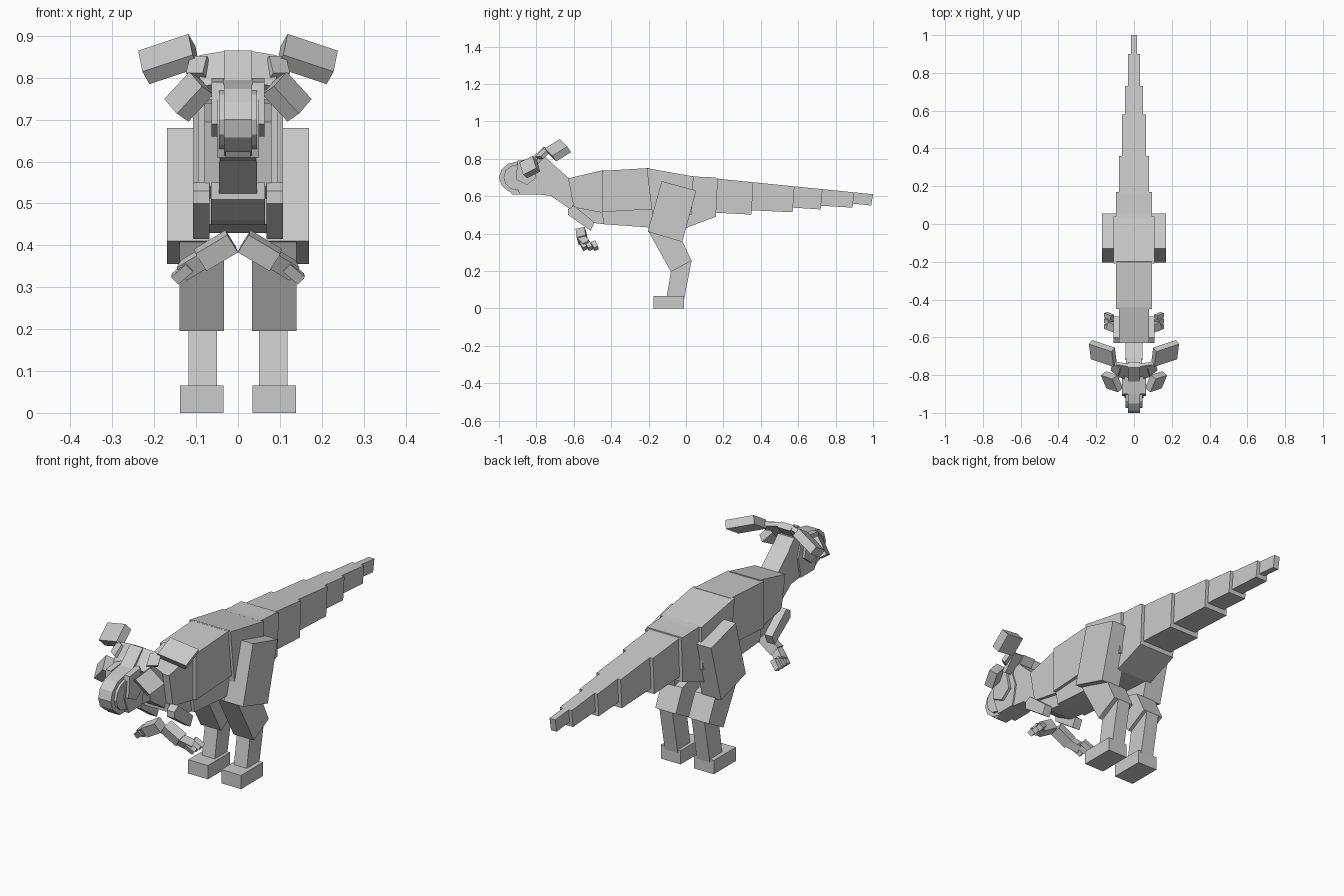
import bpy
import bmesh
from math import cos, sin, pi
from mathutils import Vector

default_cube = bpy.data.objects.get("Cube")
if default_cube:
    bpy.data.objects.remove(default_cube, do_unlink=True)

shade = (.6, .6, .6, 1)
grey = bpy.data.materials.new("plain_grey")
grey.use_nodes = True
grey.diffuse_color = shade
grey.node_tree.nodes["Principled BSDF"].inputs["Base Color"].default_value = shade


def finish(name, mesh_builder, paired):
    """Turn the built mesh into a grey object, with a twin on the other side if paired."""
    bmesh.ops.recalc_face_normals(mesh_builder, faces=mesh_builder.faces)
    mesh = bpy.data.meshes.new(name)
    mesh_builder.to_mesh(mesh)
    mesh_builder.free()
    mesh.materials.append(grey)
    part = bpy.data.objects.new(name, mesh)
    bpy.context.collection.objects.link(part)
    if paired:
        part.modifiers.new("twin", "MIRROR")


def slab(name, outline, outer, inner=None):
    """Extrude a side outline of (y, z) points; centred, or paired when inner is given."""
    paired = inner is not None
    start = inner if paired else -outer
    builder = bmesh.new()
    near_ring = [builder.verts.new((start, y, z)) for y, z in outline]
    far_ring = [builder.verts.new((outer, y, z)) for y, z in outline]
    builder.faces.new(near_ring)
    builder.faces.new(far_ring)
    for i in range(len(outline)):
        builder.faces.new((near_ring[i - 1], near_ring[i], far_ring[i], far_ring[i - 1]))
    finish(name, builder, paired)


def plate(name, center, along, across, thickness):
    """Paired box spanned by two edge vectors and a thickness square to both."""
    center, along, across = Vector(center), Vector(along), Vector(across)
    depth = along.cross(across).normalized() * thickness
    builder = bmesh.new()
    bmesh.ops.create_cube(builder, size=1)
    for vert in builder.verts:
        vert.co = center + along * vert.co.x + across * vert.co.y + depth * vert.co.z
    finish(name, builder, paired=True)


def limb(name, start, end, thickness):
    """Paired square bar between two joints."""
    start, end = Vector(start), Vector(end)
    along = end - start
    across = along.cross(Vector((0, 1, .3))).normalized() * thickness
    plate(name, (start + end) / 2, along, across, thickness)


def rounded_front(length, height):
    """Half ellipse outline bulging forwards from the middle of the face."""
    steps = range(7)
    turns = [pi * step / steps[-1] for step in steps]
    return [(-.9 - length * sin(turn), .7 + height * cos(turn)) for turn in turns]


# Tail: overlapping blocks that step down towards the tip
breaks = [.03, .17, .36, .58, .73, .9, 1]
for number, (front, back) in enumerate(zip(breaks, breaks[1:])):
    top_front, top_back = [.71 - y / 10 for y in (front, back)]
    bottom = .5 + front / 15
    outline = [(front, top_front), (back, top_back), (back - .01, bottom - .01), (front - .01, bottom)]
    slab(f"tail_{number}", outline, outer=.095 - .016 * number)

# Body
slab("hips", [(-.21, .75), (.04, .705), (.16, .7), (.16, .49), (0, .43), (-.17, .44)], outer=.095)
slab("pelvis", [(-.21, .75), (.04, .705), (.03, .5), (-.18, .5)], outer=.108)
slab("torso", [(-.45, .735), (-.2, .75), (-.18, .53), (-.45, .515)], outer=.095)
slab("belly", [(-.45, .52), (-.18, .54), (-.16, .43), (-.44, .45)], outer=.08)
slab("chest", [(-.63, .695), (-.44, .74), (-.44, .51), (-.6, .54)], outer=.08)
slab("breast", [(-.61, .55), (-.44, .52), (-.44, .45), (-.52, .46), (-.61, .51)], outer=.065)

# Neck
slab("neck_base", [(-.71, .77), (-.62, .69), (-.59, .51), (-.72, .6)], outer=.045)
slab("neck_top", [(-.79, .8), (-.75, .81), (-.7, .76), (-.71, .6), (-.8, .61)], outer=.043)

# Head
slab("skull", [(-.9, .785), (-.8, .8), (-.77, .71), (-.79, .61), (-.89, .61), (-.92, .69)], outer=.05)
slab("muzzle", rounded_front(length=.075, height=.07), outer=.045)
slab("beak", rounded_front(length=.1, height=.085), outer=.033)
slab("jaw", [(-.96, .65), (-.85, .65), (-.82, .61), (-.93, .61)], outer=.03)
slab("cheek", [(-.9, .79), (-.82, .8), (-.8, .7), (-.85, .66), (-.91, .69)], outer=.063, inner=.035)

# Crest and its side lobes
slab("crest", [(-.84, .79), (-.76, .865), (-.73, .85), (-.79, .78)], outer=.033)
plate("crest_side", center=(.06, -.775, .815), along=(.06, .01, -.01), across=(0, .065, .075), thickness=.02)
plate("crest_arm", center=(.095, -.765, .825), along=(.04, .03, 0), across=(-.01, .04, .04), thickness=.02)
plate("upper_lobe", center=(.165, -.685, .845), along=(.12, .04, -.04), across=(.01, .08, .05), thickness=.04)
plate("lower_lobe", center=(.117, -.835, .755), along=(.06, .02, -.065), across=(.03, .07, .035), thickness=.04)

# Legs
slab("thigh", [(-.13, .68), (.055, .63), (-.02, .355), (-.205, .41)], outer=.17, inner=.07)
slab("shin", [(-.2, .41), (-.02, .36), (.03, .255), (-.08, .195)], outer=.14, inner=.033)
slab("ankle", [(-.08, .2), (.03, .255), (-.01, .05), (-.105, .05)], outer=.118, inner=.05)
slab("foot", [(-.175, .065), (-.01, .065), (-.01, 0), (-.175, 0)], outer=.139, inner=.035)

# Arms
slab("upper_arm", [(-.63, .53), (-.6, .55), (-.49, .46), (-.51, .415), (-.63, .5)], outer=.108, inner=.068)
limb("forearm", start=(.015, -.56, .41), end=(.09, -.555, .365), thickness=.05)
limb("wrist", start=(.08, -.56, .37), end=(.13, -.53, .34), thickness=.04)
for finger, y in zip(("front", "middle", "rear"), (-.54, -.51, -.48)):
    limb(f"{finger}_finger", start=(.115, y - .015, .35), end=(.15, y, .32), thickness=.025)
